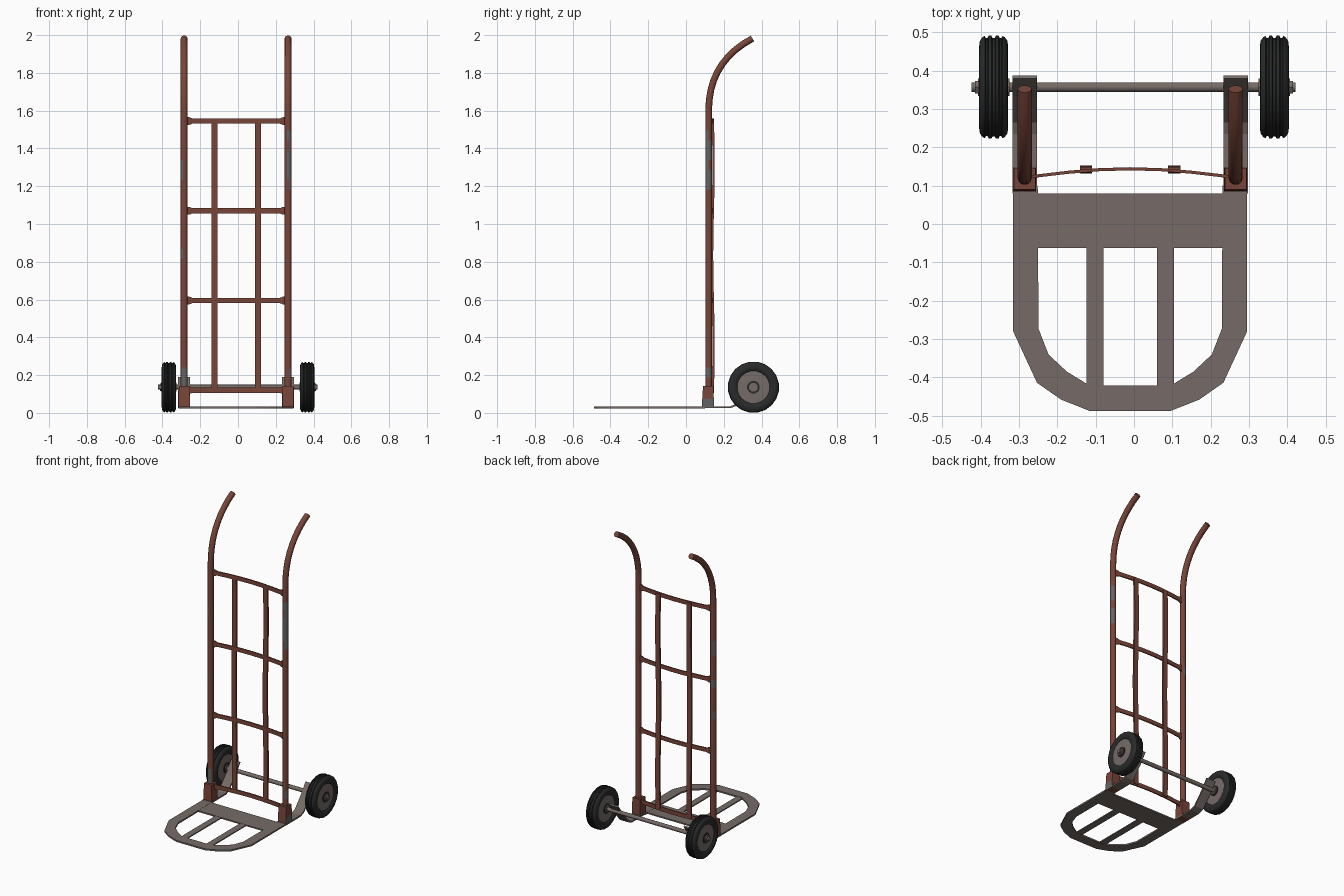
import bpy, bmesh, math
from mathutils import Vector

cube = bpy.data.objects.get("Cube")
if cube:
    bpy.data.objects.remove(cube, do_unlink=True)


def material(name, color):
    m = bpy.data.materials.new(name)
    m.use_nodes = True
    m.diffuse_color = (*color, 1)
    bsdf = m.node_tree.nodes["Principled BSDF"]
    bsdf.inputs["Base Color"].default_value = (*color, 1)
    bsdf.inputs["Roughness"].default_value = 0.7
    return m


RUST = material("rust_red_paint", (0.19, 0.06, 0.04))
STEEL = material("warm_grey_steel", (0.18, 0.148, 0.135))
WORN = material("worn_grey_metal", (0.13, 0.125, 0.125))
RUBBER = material("black_rubber", (0.022, 0.023, 0.023))

CX = -0.01              # middle line of the frame
RAIL_X = 0.275          # rail distance from the middle line
AXLE_Y, AXLE_Z = 0.357, 0.136


def loft(name, rings, mat, smooth=False):
    """Skin a list of equal point rings and cap both ends."""
    bm = bmesh.new()
    loops = [[bm.verts.new(p) for p in ring] for ring in rings]
    n = len(loops[0])
    for a, b in zip(loops, loops[1:]):
        for i in range(n):
            j = (i + 1) % n
            bm.faces.new((a[i], a[j], b[j], b[i]))
    bm.faces.new(loops[0])
    bm.faces.new(loops[-1])
    bmesh.ops.recalc_face_normals(bm, faces=bm.faces)
    mesh = bpy.data.meshes.new(name)
    bm.to_mesh(mesh)
    bm.free()
    mesh.materials.append(mat)
    ob = bpy.data.objects.new(name, mesh)
    bpy.context.collection.objects.link(ob)
    if smooth:
        bpy.ops.object.select_all(action="DESELECT")
        ob.select_set(True)
        bpy.context.view_layer.objects.active = ob
        bpy.ops.object.shade_smooth_by_angle(angle=math.radians(40))
    return ob


def rect_xy(x0, x1, y0, y1, z):
    return [(x0, y0, z), (x1, y0, z), (x1, y1, z), (x0, y1, z)]


def box(name, x0, x1, y0, y1, z0, z1, mat):
    return loft(name, [rect_xy(x0, x1, y0, y1, z) for z in (z0, z1)], mat)


def lathe(name, profile, mat, sides, x=0, smooth=True):
    """Spin (x, radius) pairs around the axle line."""
    rings = []
    for px, r in profile:
        angles = [math.tau * (i + 0.5) / sides for i in range(sides)]
        rings.append([(x + px, AXLE_Y + r * math.cos(a), AXLE_Z + r * math.sin(a))
                      for a in angles])
    return loft(name, rings, mat, smooth)


def rail_path():
    pts = [Vector((0, 0.12, 0.03 + 1.57 * i / 30)) for i in range(31)]
    a, b, c = Vector((0, 0.12, 1.6)), Vector((0, 0.12, 1.86)), Vector((0, 0.352, 1.982))
    for i in range(1, 10):
        t = i / 9
        pts.append(a * (1 - t) ** 2 + b * 2 * t * (1 - t) + c * t * t)
    return pts


def rail(name, x, mat, r=0.0185, sides=10):
    pts = rail_path()
    side = Vector((1, 0, 0))
    rings = []
    for i, p in enumerate(pts):
        tangent = (pts[min(i + 1, len(pts) - 1)] - pts[max(i - 1, 0)]).normalized()
        up = tangent.cross(side)
        rings.append([p + side * (x + r * math.cos(math.tau * k / sides))
                      + up * r * math.sin(math.tau * k / sides) for k in range(sides)])
    return loft(name, rings, mat, True)


# Worn patches per rail: facing direction, lowest and highest height
PATCHES = {
    1: [((1, 0, 0), 1.2, 1.3), ((1, -1, 0), 1.25, 1.4), ((1, 0, 0), 1.36, 1.42),
        ((1, -1, 0), 1.46, 1.52), ((1, 0, 0), 0.18, 0.23)],
    -1: [((-1, 0, 0), 1.22, 1.33), ((-1, 1, 0), 1.0, 1.08), ((-1, 0, 0), 0.8, 0.88),
         ((0, -1, 0), 0.15, 0.25)],
}

for s, label in ((1, "left"), (-1, "right")):
    x = CX + s * RAIL_X
    # Handle rail with bare metal where paint has worn off
    ob = rail(label + "_rail", x, RUST)
    ob.data.materials.append(WORN)
    for poly in ob.data.polygons:
        for d, z0, z1 in PATCHES[s]:
            if z0 < poly.center.z < z1 and poly.normal.dot(Vector(d).normalized()) > 0.55:
                poly.material_index = 1

    # Socket at the foot of the rail
    socket = loft(label + "_rail_socket",
                  [rect_xy(x - 0.03, x + 0.03, 0.084, 0.147, 0.025),
                   rect_xy(x - 0.03, x + 0.03, 0.086, 0.147, 0.075),
                   rect_xy(x - 0.028, x + 0.028, 0.09, 0.146, 0.142)], RUST)
    socket.data.materials.append(WORN)
    if s == 1:
        for poly in socket.data.polygons:
            if poly.center.z < 0.07 and poly.normal.x > 0.5:
                poly.material_index = 1

    # Bent strap that carries the axle
    path = [(0.08, 0.03), (0.235, 0.03), (0.268, 0.043), (0.335, 0.118), (0.383, 0.186)]
    rings = []
    for i, (y, z) in enumerate(path):
        (ya, za), (yb, zb) = path[max(i - 1, 0)], path[min(i + 1, len(path) - 1)]
        n = Vector((0, za - zb, yb - ya)).normalized() * 0.005
        rings.append([(x + dx, y + k * n.y, z + k * n.z)
                      for dx, k in ((-0.032, -1), (0.032, -1), (0.032, 1), (-0.032, 1))])
    loft(label + "_axle_strap", rings, STEEL)

    # Wheel: grooved tyre, hub disc, dark ring and end nut
    wx = s * 0.366
    half = [(0.027, 0.084), (0.034, 0.092), (0.038, 0.106), (0.036, 0.122), (0.029, 0.132),
            (0.023, 0.135), (0.02, 0.129), (0.016, 0.129), (0.013, 0.136), (0.006, 0.136),
            (0.003, 0.13)]
    tyre = [(-a, r) for a, r in half] + half[::-1]
    lathe(label + "_tyre", tyre, RUBBER, 20, wx)
    lathe(label + "_hub", [(-0.032, 0.03), (-0.029, 0.09), (0.029, 0.09), (0.032, 0.03)],
          STEEL, 16, wx)
    lathe(label + "_hub_ring", [(-0.035, 0.034), (0.035, 0.034)], RUBBER, 12, wx)
    lathe(label + "_washer", [(-0.041, 0.024), (0.041, 0.024)], STEEL, 10, wx, False)
    lathe(label + "_nut", [(0.038 * s, 0.019), (0.048 * s, 0.019)], STEEL, 6, wx, False)

    # Upright slat and toe plate slat
    sx = CX + s * 0.115
    rings = []
    for i in range(13):
        t = i / 12
        y = 0.142 + 0.004 * math.sin(t * math.pi * 3)
        rings.append(rect_xy(sx - 0.016, sx + 0.016, y - 0.006, y + 0.006, 0.115 + 1.435 * t))
    loft(label + "_upright_slat", rings, RUST)
    tx = CX + s * 0.092
    box(label + "_toe_slat", tx - 0.022, tx + 0.022, -0.43, -0.055, 0.025, 0.032, STEEL)

# Axle
lathe("axle", [(-0.424, 0.013), (0.421, 0.013)], STEEL, 10)

# Bowed crossbars with flared ends
for i, z in enumerate((0.12, 0.595, 1.07, 1.545)):
    rings = []
    for u in (-1, -0.93, -0.86, -0.6, -0.3, 0, 0.3, 0.6, 0.86, 0.93, 1):
        x = CX + 0.268 * u
        y = 0.122 + 0.022 * math.cos(u * math.pi / 2)
        h = 0.021 if abs(u) > 0.9 else 0.0135
        rings.append([(x, y - 0.004, z - h), (x, y + 0.004, z - h),
                      (x, y + 0.004, z + h), (x, y - 0.004, z + h)])
    loft("crossbar_%d" % (i + 1), rings, RUST)

# Toe plate: rounded U frame as matching outer and inner half outlines
outer = [(0.305, 0.1), (0.305, -0.28), (0.243, -0.414), (0.18, -0.458), (0.104, -0.488)]
inner = [(0.241, 0.1), (0.239, -0.273), (0.213, -0.34), (0.165, -0.385), (0.106, -0.421)]
pairs = list(zip(outer, inner))
pairs += [((-a, b), (-c, d)) for (a, b), (c, d) in pairs[::-1]]
loft("toe_plate_frame",
     [[(CX + a, b, 0.024), (CX + c, d, 0.024), (CX + c, d, 0.034), (CX + a, b, 0.034)]
      for (a, b), (c, d) in pairs], STEEL)
box("toe_plate_cross", CX - 0.245, CX + 0.245, -0.062, 0.08, 0.024, 0.033, STEEL)
